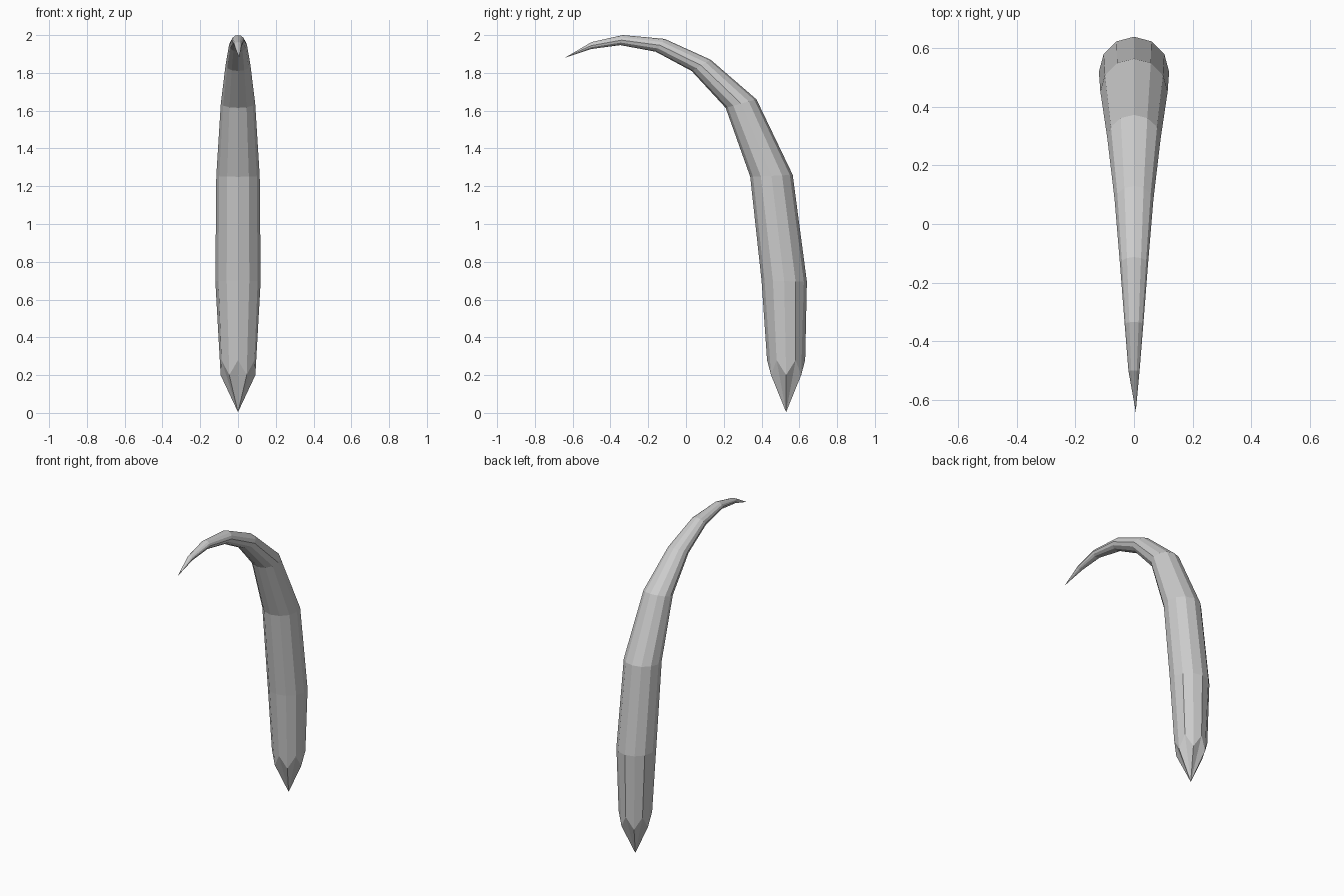
import bpy, bmesh
from math import sin, cos, pi
from mathutils import Vector

if "Cube" in bpy.data.objects:
    bpy.data.objects.remove(bpy.data.objects["Cube"])

SIDES = 12

# Cross-sections: inner edge (y, z), outer edge (y, z), half width in x
sections = [
    ((0.40, 0.70), (0.64, 0.695), 0.12),
    ((0.34, 1.25), (0.565, 1.26), 0.115),
    ((0.21, 1.615), (0.373, 1.66), 0.091),
    ((0.03, 1.81), (0.13, 1.87), 0.066),
    ((-0.16, 1.912), (-0.113, 1.98), 0.048),
    ((-0.348, 1.947), (-0.335, 2.0), 0.032),
    ((-0.504, 1.926), (-0.50, 1.963), 0.019),
]

bm = bmesh.new()


def ring(inner, outer, half_width):
    a, b = Vector((0, *inner)), Vector((0, *outer))
    mid, half = (a + b) / 2, (b - a) / 2
    angles = [2 * pi * k / SIDES for k in range(SIDES)]
    return [bm.verts.new(mid + half * sin(t) + Vector((half_width * cos(t), 0, 0)))
            for t in angles]


def bridge(r0, r1):
    for k in range(SIDES):
        n = (k + 1) % SIDES
        bm.faces.new((r0[k], r0[n], r1[n], r1[k]))


# Pencil-cut base ring: alternate corners sit lower and further in
base = []
for k in range(SIDES):
    t = 2 * pi * k / SIDES
    r, z = (0.101, 0.28) if k % 2 else (0.092, 0.20)
    base.append(bm.verts.new((r * cos(t), 0.53 + r * sin(t), z)))

# Curved body
rings = [base] + [ring(*s) for s in sections]
for r0, r1 in zip(rings, rings[1:]):
    bridge(r0, r1)

# Six-sided lower point
point = bm.verts.new((0, 0.53, 0.004))
for k in range(0, SIDES, 2):
    for j in (k, k + 1):
        bm.faces.new((point, base[(j + 1) % SIDES], base[j]))

# Curved upper tip
tip = bm.verts.new((0.006, -0.642, 1.88))
last = rings[-1]
for k in range(SIDES):
    bm.faces.new((last[k], last[(k + 1) % SIDES], tip))

bmesh.ops.recalc_face_normals(bm, faces=bm.faces)
mesh = bpy.data.meshes.new("curved_claw")
bm.to_mesh(mesh)
bm.free()
claw = bpy.data.objects.new("curved_claw", mesh)
bpy.context.collection.objects.link(claw)
